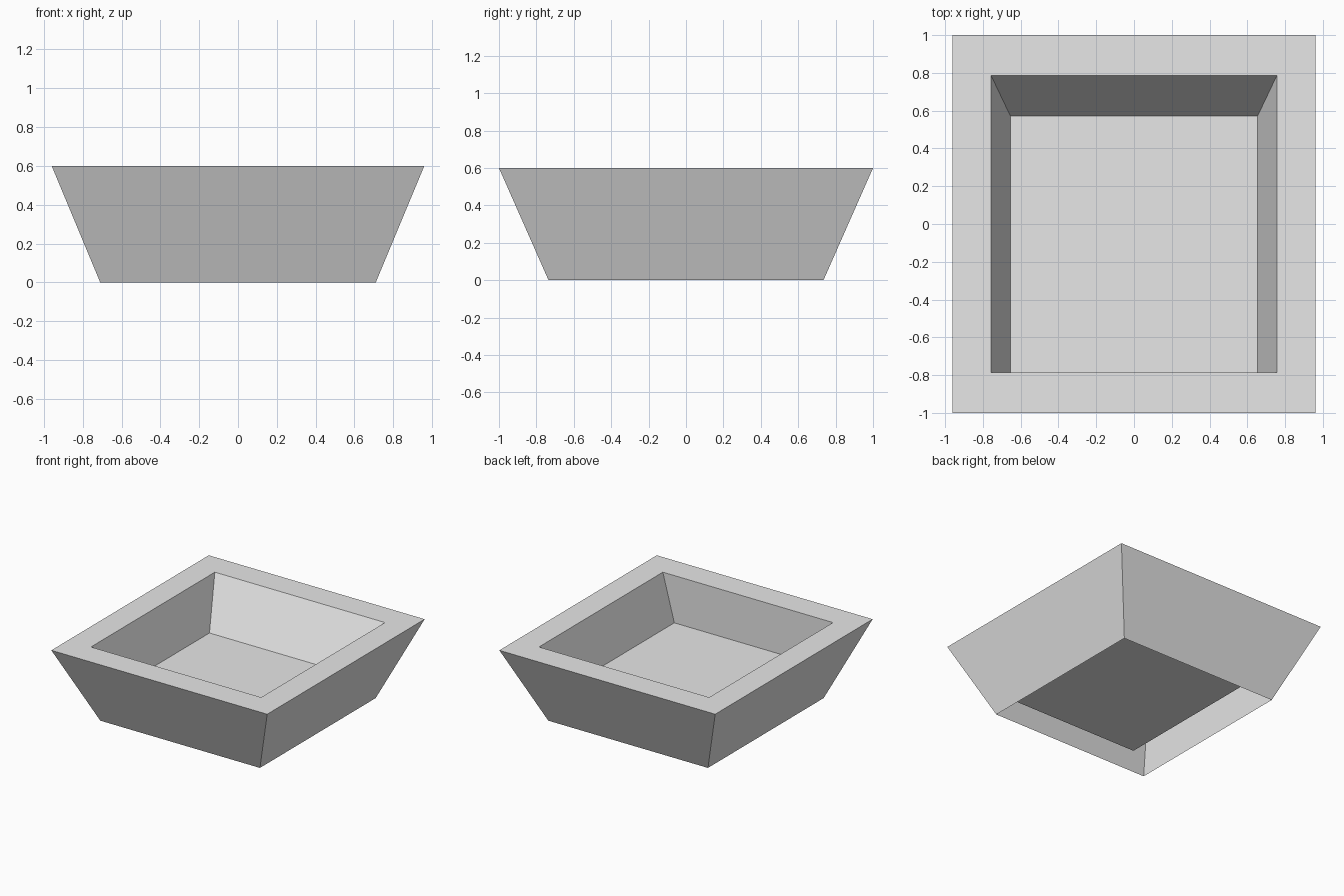
import bpy
import bmesh

cube = bpy.data.objects.get("Cube")
if cube:
    bpy.data.objects.remove(cube, do_unlink=True)

# Plain grey material
grey = bpy.data.materials.new("light_grey")
grey.use_nodes = True
colour = (0.8, 0.8, 0.8, 1)
grey.diffuse_color = colour
grey.node_tree.nodes["Principled BSDF"].inputs["Base Color"].default_value = colour


def rectangle(bm, half_x, front, back, z):
    """Anticlockwise rectangular ring of vertices, seen from above."""
    corners = ((-half_x, front), (half_x, front), (half_x, back), (-half_x, back))
    return [bm.verts.new((x, y, z)) for x, y in corners]


def bridge(bm, lower, upper):
    """Four quads joining two rectangular rings."""
    for i in range(4):
        j = (i + 1) % 4
        bm.faces.new((lower[i], lower[j], upper[j], upper[i]))


# Rings run up the flared outside, across the rim and down into the recess
HEIGHT, FLOOR = 0.6, 0.22
bm = bmesh.new()
foot = rectangle(bm, 0.71, -0.735, 0.735, 0)
outer_rim = rectangle(bm, 0.96, -1, 1, HEIGHT)
inner_rim = rectangle(bm, 0.757, -0.787, 0.787, HEIGHT)
# The front wall of the recess is upright, the other three slope inwards
floor = rectangle(bm, 0.655, -0.787, 0.573, FLOOR)

rings = [foot, outer_rim, inner_rim, floor]
for lower, upper in zip(rings, rings[1:]):
    bridge(bm, lower, upper)
bm.faces.new(floor)  # recess floor; the underside stays open

mesh = bpy.data.meshes.new("tapered_tray")
bm.to_mesh(mesh)
bm.free()
mesh.materials.append(grey)
tray = bpy.data.objects.new("tapered_tray", mesh)
bpy.context.collection.objects.link(tray)
